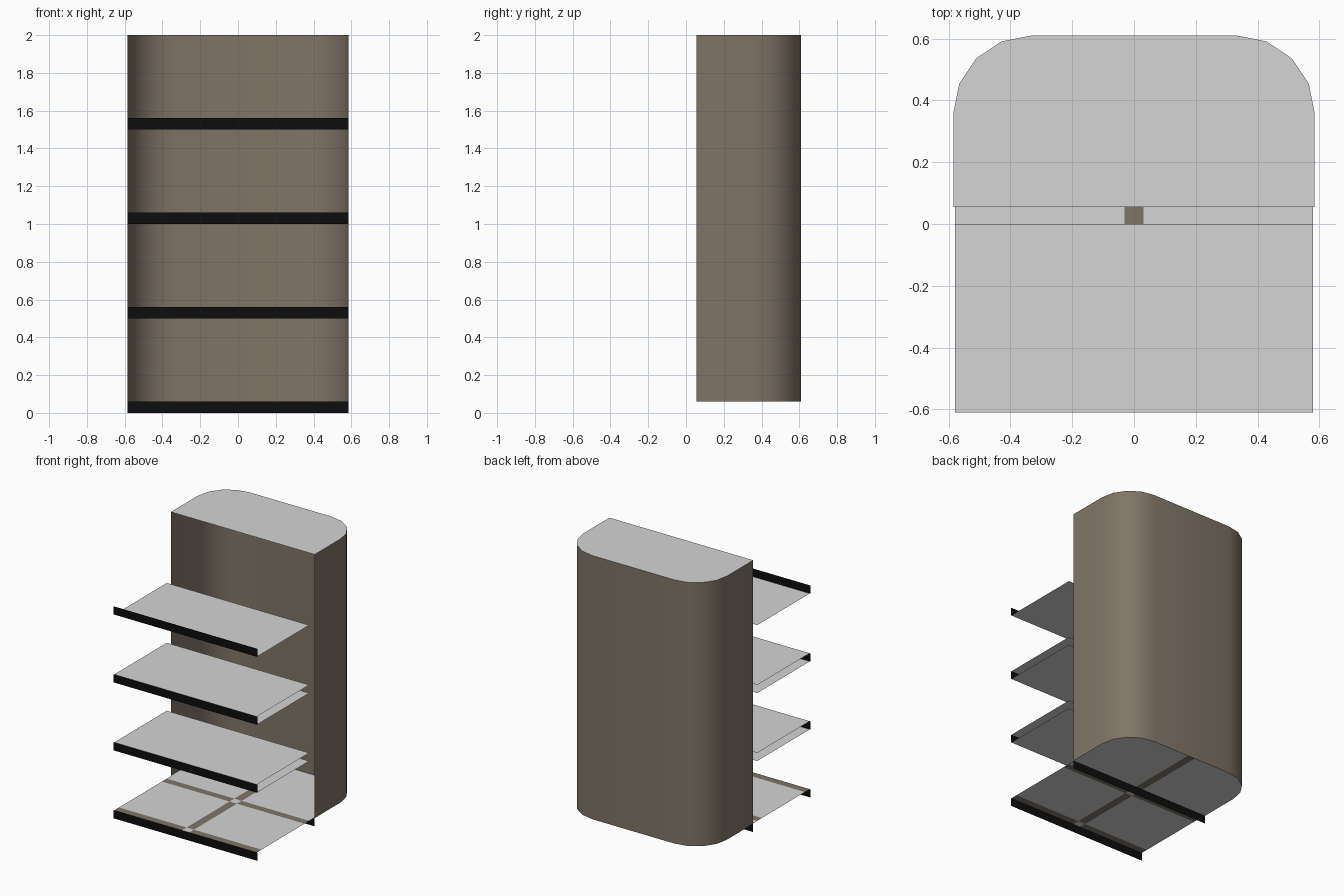
import bpy, bmesh, math

if "Cube" in bpy.data.objects:
    bpy.data.objects.remove(bpy.data.objects["Cube"])


def material(name, rgb):
    m = bpy.data.materials.new(name)
    m.diffuse_color = (*rgb, 1)
    m.use_nodes = True
    m.node_tree.nodes["Principled BSDF"].inputs["Base Color"].default_value = m.diffuse_color
    return m


grey = material("light grey", (0.66, 0.66, 0.66))
brown = material("taupe brown", (0.216, 0.178, 0.136))
black = material("black", (0.004, 0.004, 0.004))

FRONT, BODY, W = -0.61, 0.055, 0.585


def make(name, verts, faces, *mats):
    me = bpy.data.meshes.new(name)
    me.from_pydata(verts, [], faces)
    ob = bpy.data.objects.new(name, me)
    bpy.context.collection.objects.link(ob)
    for m in mats:
        me.materials.append(m)
    return ob


def sheet(name, y0, y1, z, w=0.58):
    return make(name, [(-w, y0, z), (w, y0, z), (w, y1, z), (-w, y1, z)], [(0, 1, 2, 3)], grey)


def strip(name, y, z):
    return make(name, [(-W, y, z), (W, y, z), (W, y, z + 0.06), (-W, y, z + 0.06)], [(0, 1, 2, 3)], black)


# Rounded U outline of the hood, from front right round the back to front left
R = 0.252
arc = [(W - R + R * math.cos(math.radians(a)), 0.61 - R + R * math.sin(math.radians(a)))
       for a in (0, 22.5, 45, 67.5, 90)]
right = [(W, BODY)] + arc
outline = right + [(-x, y) for x, y in reversed(right)]
n = len(outline)

# Curved open-fronted back wall
wall = make("curved_back_wall",
            [(x, y, z) for z in (0.06, 2.0) for x, y in outline],
            [(i, i + 1, n + i + 1, n + i) for i in range(n - 1)], brown)
for p in wall.data.polygons:
    p.use_smooth = True

# Roof of the hood
make("roof", [(x, y, 2.0) for x, y in outline], [tuple(range(n))], grey)

# Floor with inlaid brown bands
pts = [(-0.58, FRONT), (0.58, FRONT), (0.58, BODY)] + outline + [(-0.58, BODY)]
floor = make("floor", [(x, y, 0.06) for x, y in pts], [tuple(range(len(pts)))], grey, brown)
bm = bmesh.new()
bm.from_mesh(floor.data)
cuts = [((x, 0, 0), (1, 0, 0)) for x in (-0.03, 0.03)]
cuts += [((0, y, 0), (0, 1, 0)) for y in (-0.555, -0.055, 0.0, BODY)]
for co, no in cuts:
    bmesh.ops.bisect_plane(bm, geom=bm.verts[:] + bm.edges[:] + bm.faces[:],
                           plane_co=co, plane_no=no)
for f in bm.faces:
    c = f.calc_center_median()
    along = abs(c.x) < 0.03
    across = c.y < -0.555 or -0.055 < c.y < 0
    f.material_index = 1 if along != across else 0
bm.to_mesh(floor.data)
bm.free()

# Black plinth strips under the floor
strip("front_plinth", FRONT, 0)
strip("rear_plinth", BODY, 0)

# Shelves: front edge strip with sheets, top shelf has only the lower sheet
for i, z in enumerate((0.5, 1.0, 1.5), 1):
    strip(f"shelf_edge_{i}", FRONT, z)
    sheet(f"shelf_bottom_{i}", FRONT, 0, z)
    if i < 3:
        sheet(f"shelf_top_{i}", FRONT, 0, z + 0.06)
